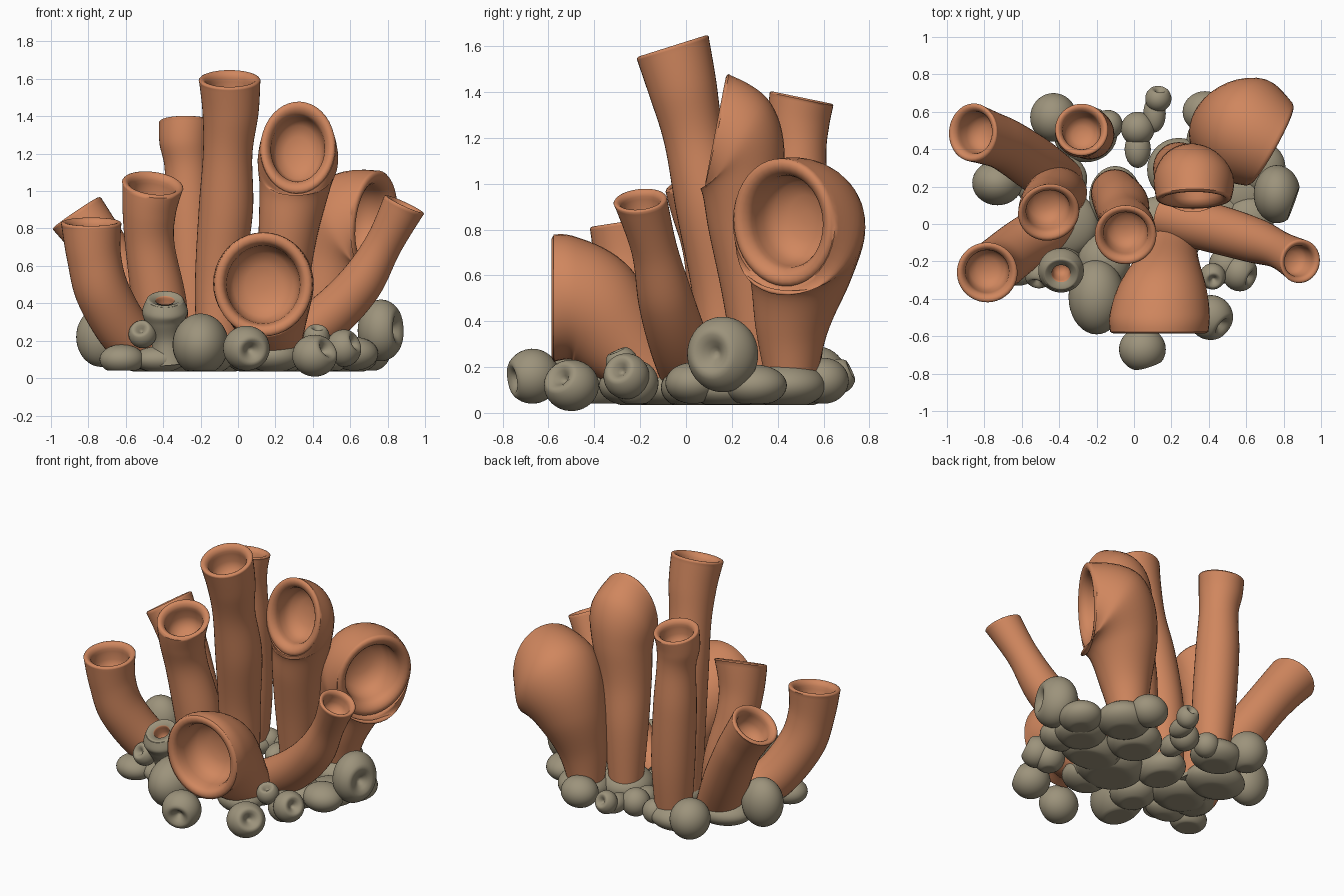
import bpy, bmesh, math
from mathutils import Vector


def material(name, rgb):
    m = bpy.data.materials.new(name)
    m.diffuse_color = (*rgb, 1)
    return m


ORANGE = material("terracotta_orange", (0.63, 0.24, 0.112))
GREY = material("stone_grey", (0.335, 0.292, 0.2))


def finish(name, bm, mats):
    bmesh.ops.recalc_face_normals(bm, faces=bm.faces)
    me = bpy.data.meshes.new(name)
    bm.to_mesh(me)
    bm.free()
    ob = bpy.data.objects.new(name, me)
    bpy.context.collection.objects.link(ob)
    for m in mats:
        me.materials.append(m)
    bpy.ops.object.select_all(action='DESELECT')
    ob.select_set(True)
    bpy.context.view_layer.objects.active = ob
    bpy.ops.object.shade_smooth_by_angle(angle=math.radians(60))
    return ob


def catmull(a, b, c, d, t):
    return [0.5 * (2 * q + (r - p) * t + (2 * p - 5 * q + 4 * r - s) * t * t
                   + (3 * q - p - 3 * r + s) * t ** 3) for p, q, r, s in zip(a, b, c, d)]


def tube(name, keys, grey_below=0.13, hole=0.71, depth=1.1, grey_body=False, n_seg=40, steps=8):
    """Hollow tube: keys are (x, y, z, radius[, normal x, y, z[, stretch]])."""
    full = []
    for i, k in enumerate(keys):
        if len(k) >= 7:
            n = Vector(k[4:7])
        else:
            n = Vector(keys[min(i + 1, len(keys) - 1)][:3]) - Vector(keys[max(i - 1, 0)][:3])
        n.normalize()
        full.append([*k[:4], *n, k[7] if len(k) > 7 else 1.0])
    ref = Vector(full[0][4:7]).cross(Vector(full[-1][4:7]))
    if ref.length < 0.05:
        ref = Vector((1, 0, 0))
    rings = []
    last = len(full) - 1
    for i in range(last):
        q = [full[max(i - 1, 0)], full[i], full[i + 1], full[min(i + 2, last)]]
        rings += [catmull(*q, s / steps) for s in range(steps)]
    end = full[-1]
    outer = len(rings)
    # rounded lip, then the bowl inside
    c, n, r = Vector(end[:3]), Vector(end[4:7]), end[3]
    for f, d in ((1, 0.05), (0.975, 0.015), (0.93, -0.005), (0.87, 0.0), (0.81, 0.04),
                 (hole + 0.04, 0.11), (hole + 0.01, 0.2), (hole, 0.32),
                 (hole * .96, depth * .6), (hole * .82, depth * .82), (hole * .5, depth * .96),
                 (hole * .15, depth)):
        rings.append([*(c - n * d * r), r * f, *n, end[7]])
    bm = bmesh.new()
    loops = []
    for g in rings:
        n = Vector(g[4:7]).normalized()
        u = (ref - n * ref.dot(n)).normalized()
        v = n.cross(u)
        loops.append([bm.verts.new(Vector(g[:3]) + u * g[3] * math.cos(a) + v * g[3] * g[7] * math.sin(a))
                      for a in (2 * math.pi * j / n_seg for j in range(n_seg))])
    for i in range(len(loops) - 1):
        for j in range(n_seg):
            k = (j + 1) % n_seg
            f = bm.faces.new((loops[i][j], loops[i][k], loops[i + 1][k], loops[i + 1][j]))
            low = f.calc_center_median().z < grey_below
            f.material_index = int((grey_body and i < outer + 5) or (low and not grey_body))
    bm.faces.new(loops[0][::-1]).material_index = 1
    bm.faces.new(loops[-1]).material_index = 0
    for v in bm.verts:
        v.co.z = max(v.co.z, 0.05)
    finish(name, bm, (ORANGE, GREY))


def rock(name, x, y, z, rx, ry, rz, floor=0.04, dimple=None):
    """Rounded lump with a flat underside and an optional pore."""
    bm = bmesh.new()
    bmesh.ops.create_uvsphere(bm, u_segments=36, v_segments=28, radius=1)
    if dimple:
        rot = Vector((0, 0, 1)).rotation_difference(Vector(dimple).normalized())
        for v in bm.verts:
            th = v.co.angle(Vector((0, 0, 1)))
            v.co = rot @ (v.co * (1 - 0.62 * math.exp(-(th / 0.47) ** 4)))
    for v in bm.verts:
        v.co = Vector((x + v.co.x * rx, y + v.co.y * ry, max(z + v.co.z * rz, floor)))
    finish(name, bm, (GREY,))


# tall tubes
tube("tall_centre_tube", [(-.1, .17, .08, .12), (-.1, .16, .5, .13), (-.065, .1, .9, .145),
     (-.055, .035, 1.2, .132), (-.04, -.015, 1.42, .15), (-.045, -.06, 1.6, .165, 0, -.3, .95)])
tube("back_tube", [(-.23, .46, .08, .11), (-.24, .48, .45, .135), (-.26, .49, .85, .135),
     (-.27, .49, 1.12, .122), (-.285, .49, 1.26, .135), (-.28, .505, 1.375, .142, 0, .2, .97)])
tube("hooded_back_tube", [(.22, .33, .08, .1), (.24, .3, .5, .138), (.27, .26, .8, .16),
     (.305, .25, 1.02, .19, 0, -.3, .95), (.32, .225, 1.16, .215, 0, -.8, .6, 1.12),
     (.32, .13, 1.235, .2, 0, -.98, .19, 1.25)], depth=.9)
# wide-mouthed cups
tube("right_cup", [(.42, .46, .08, .1), (.45, .46, .35, .155, .2, .05, .97),
     (.51, .5, .6, .225, .38, 0, .92), (.605, .5, .78, .29, .78, -.3, .52, 1.08),
     (.735, .42, .83, .25, .86, -.48, -.1, 1.12)], depth=.9)
tube("front_cup", [(.2, -.1, .08, .13, 0, -.1, 1), (.18, -.22, .23, .17, 0, -.5, .86),
     (.15, -.36, .42, .24, 0, -.85, .5), (.137, -.49, .5, .268, 0, -1, .04),
     (.135, -.585, .5, .262, 0, -1, 0, 1.06)], depth=.85, hole=.74)
# slimmer side tubes
tube("right_thin_tube", [(.18, .04, .12, .13), (.45, -.03, .3, .13), (.65, -.09, .5, .12),
     (.78, -.14, .72, .1), (.89, -.2, .93, .117, .42, -.1, .9)])
tube("left_middle_tube", [(-.38, .17, .08, .13), (-.42, .16, .4, .145), (-.47, .12, .7, .132),
     (-.475, .08, .88, .142), (-.455, .06, 1.04, .165, .12, -.4, .9)])
tube("left_front_tube", [(-.4, .02, .1, .13), (-.58, -.1, .22, .14), (-.72, -.21, .45, .145),
     (-.77, -.25, .65, .145), (-.785, -.26, .835, .162, 0, -.15, .98)])
tube("left_back_tube", [(-.4, .22, .12, .14), (-.53, .32, .36, .145), (-.68, .42, .62, .14),
     (-.78, .46, .77, .145), (-.865, .49, .885, .155, -.56, .05, .83, 1.0)])
# small grey spout with a coloured inside
tube("small_spout", [(-.37, -.2, .08, .1), (-.38, -.215, .2, .08), (-.39, -.235, .3, .105),
     (-.39, -.25, .36, .122, 0, -.3, .95), (-.39, -.27, .425, .095, 0, -.45, .9)],
     grey_body=True, hole=.5)

# lumps with pores
for i, (p, d) in enumerate([
        ((.045, -.67, .16, .125, .118, .12), (.3, -.9, -.15)),
        ((.41, -.5, .12, .12, .12, .112), (.65, -.5, .4)),
        ((-.51, -.27, .235, .075, .075, .075), (-.2, -.8, .5)),
        ((.765, .16, .255, .125, .155, .165), (.88, -.4, .05)),
        ((.565, -.26, .16, .095, .1, .1), (.8, -.4, .4)),
        ((.42, -.28, .22, .07, .07, .07), (.1, -.4, .9)),
        ((.13, .67, .16, .07, .07, .075), (.1, .8, .4))]):
    rock(f"pore_lump_{i + 1}", *p, floor=0.0, dimple=d)

# plain lumps around the foot
for i, p in enumerate([
        (-.2, -.39, .18, .15, .2, .165), (-.62, -.22, .1, .12, .11, .08),
        (-.73, .22, .22, .135, .12, .16), (-.43, .57, .16, .125, .13, .13),
        (.02, .51, .13, .09, .09, .09), (.11, .59, .13, .06, .1, .06),
        (.02, .4, .12, .07, .1, .07), (-.14, .53, .12, .08, .08, .08),
        (.38, .6, .14, .12, .11, .1), (.68, .3, .12, .13, .14, .09),
        (.62, .03, .13, .13, .12, .09), (.5, -.22, .13, .1, .1, .1)]):
    rock(f"lump_{i + 1}", *p)

# flat base stones under the tubes
for i, p in enumerate([
        (-.38, .0, .11, .19, .18, .09), (-.45, .24, .11, .2, .16, .09),
        (-.26, .48, .11, .17, .15, .09), (-.1, .14, .11, .14, .17, .1),
        (.15, -.05, .11, .22, .2, .1), (.24, .29, .12, .17, .17, .11),
        (.45, .44, .12, .17, .17, .1), (.38, .04, .11, .22, .15, .1),
        (-.16, -.2, .12, .14, .15, .1), (.19, -.24, .12, .15, .14, .09),
        (-.42, -.2, .1, .14, .1, .07), (.58, .18, .1, .16, .16, .08)]):
    rock(f"base_stone_{i + 1}", *p, floor=0.035)
